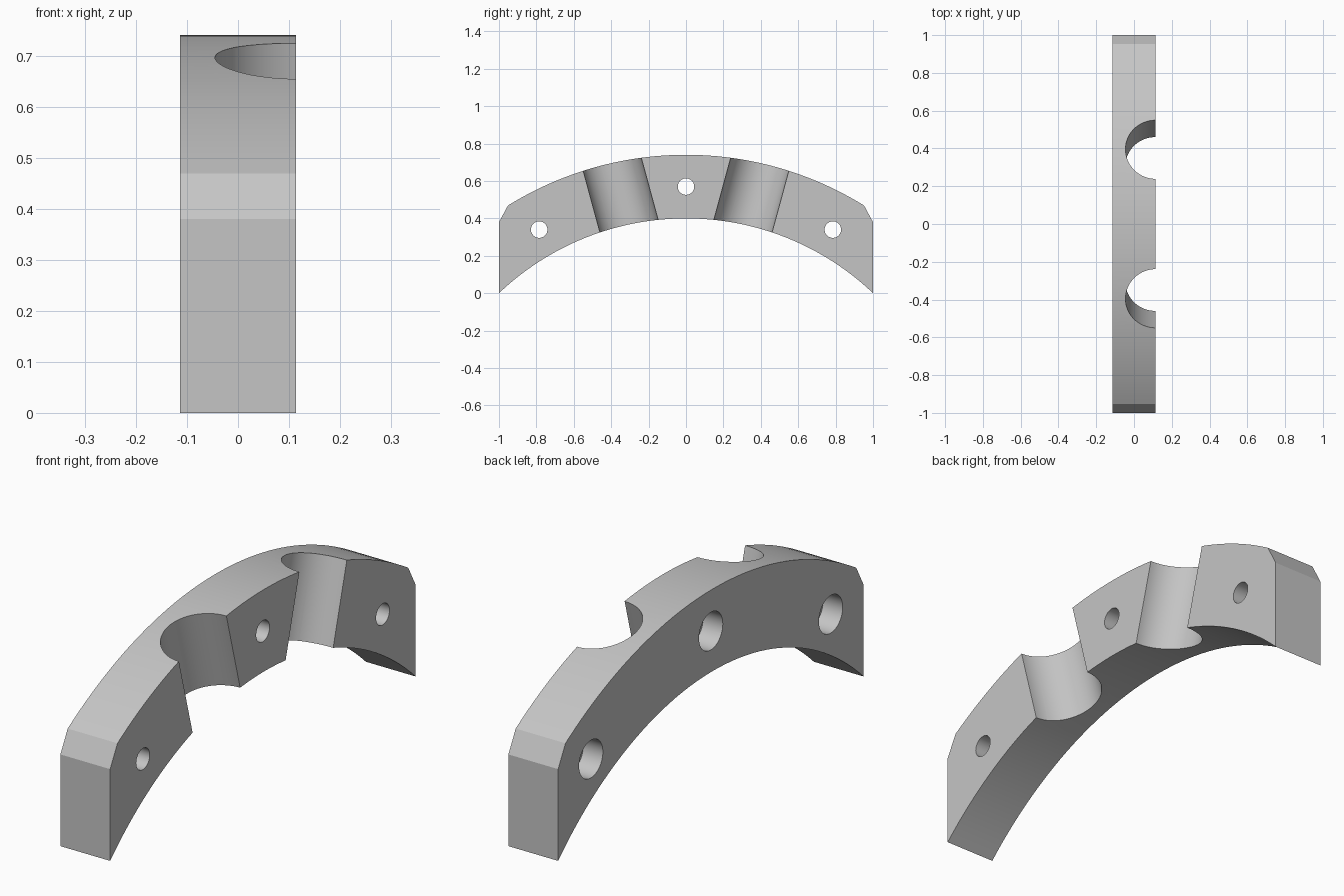
import bpy
import bmesh
from math import sin, cos, asin, radians
from mathutils import Matrix, Vector

HALF = 0.114            # half the thickness of the bracket
OUTER_R, OUTER_TOP = 1.806, 0.74
INNER_R, INNER_TOP = 1.45, 0.40
STEPS = 48

cube = bpy.data.objects.get("Cube")
if cube:
    bpy.data.objects.remove(cube, do_unlink=True)

grey = bpy.data.materials.new("plain_grey")
grey.use_nodes = True
COLOUR = (0.56, 0.56, 0.56, 1)
grey.diffuse_color = COLOUR
grey.node_tree.nodes["Principled BSDF"].inputs["Base Color"].default_value = COLOUR


def finish(name, bm):
    bmesh.ops.recalc_face_normals(bm, faces=bm.faces)
    mesh = bpy.data.meshes.new(name)
    bm.to_mesh(mesh)
    bm.free()
    mesh.materials.append(grey)
    obj = bpy.data.objects.new(name, mesh)
    bpy.context.collection.objects.link(obj)
    return obj


def arc(radius, top, half_width):
    """Points along a shallow arch from -half_width to +half_width in y."""
    a = asin(half_width / radius)
    angles = [-a + 2 * a * i / STEPS for i in range(STEPS + 1)]
    return [(radius * sin(t), top - radius + radius * cos(t)) for t in angles]


def cylinder(name, centre, radius, length, rotation, segments=64):
    bm = bmesh.new()
    bmesh.ops.create_cone(bm, cap_ends=True, segments=segments, radius1=radius,
                          radius2=radius, depth=length,
                          matrix=Matrix.Translation(Vector(centre)) @ rotation)
    obj = finish(name, bm)
    obj.hide_render = True
    return obj


# Arched body: the end faces are upright, with a bevel at each shoulder
outline = arc(INNER_R, INNER_TOP, 1.0)
outline += [(1.0, 0.38)] + arc(OUTER_R, OUTER_TOP, 0.952)[::-1] + [(-1.0, 0.38)]
bm = bmesh.new()
face = bm.faces.new([bm.verts.new((-HALF, y, z)) for y, z in outline])
sweep = bmesh.ops.extrude_face_region(bm, geom=[face])
bmesh.ops.translate(bm, vec=(2 * HALF, 0, 0),
                    verts=[v for v in sweep["geom"] if isinstance(v, bmesh.types.BMVert)])
body = finish("arched_bracket", bm)

# Half-round grooves, leaning outwards on either side of the middle
cutters = []
for side in (-1, 1):
    lean = Matrix.Rotation(radians(-15.2 * side), 4, 'X')
    cutters.append(cylinder("groove_cutter", (HALF, 0.35 * side, 0.526),
                            0.159, 1.0, lean, 96))

# Bolt holes with a wider recess on the right-hand face
across = Matrix.Rotation(radians(90), 4, 'Y')
for y, z in ((0, 0.57), (-0.785, 0.34), (0.785, 0.34)):
    cutters.append(cylinder("bolt_hole_cutter", (0, y, z), 0.044, 1.0, across))
    cutters.append(cylinder("recess_cutter", (-HALF, y, z), 0.078, 0.18, across))

bpy.ops.object.select_all(action='DESELECT')
body.select_set(True)
bpy.context.view_layer.objects.active = body
for cutter in cutters:
    mod = body.modifiers.new("cut", 'BOOLEAN')
    mod.operation = 'DIFFERENCE'
    mod.solver = 'EXACT'
    mod.object = cutter
    bpy.ops.object.modifier_apply(modifier=mod.name)
    bpy.data.objects.remove(cutter, do_unlink=True)

bpy.ops.object.shade_smooth_by_angle(angle=radians(15))
